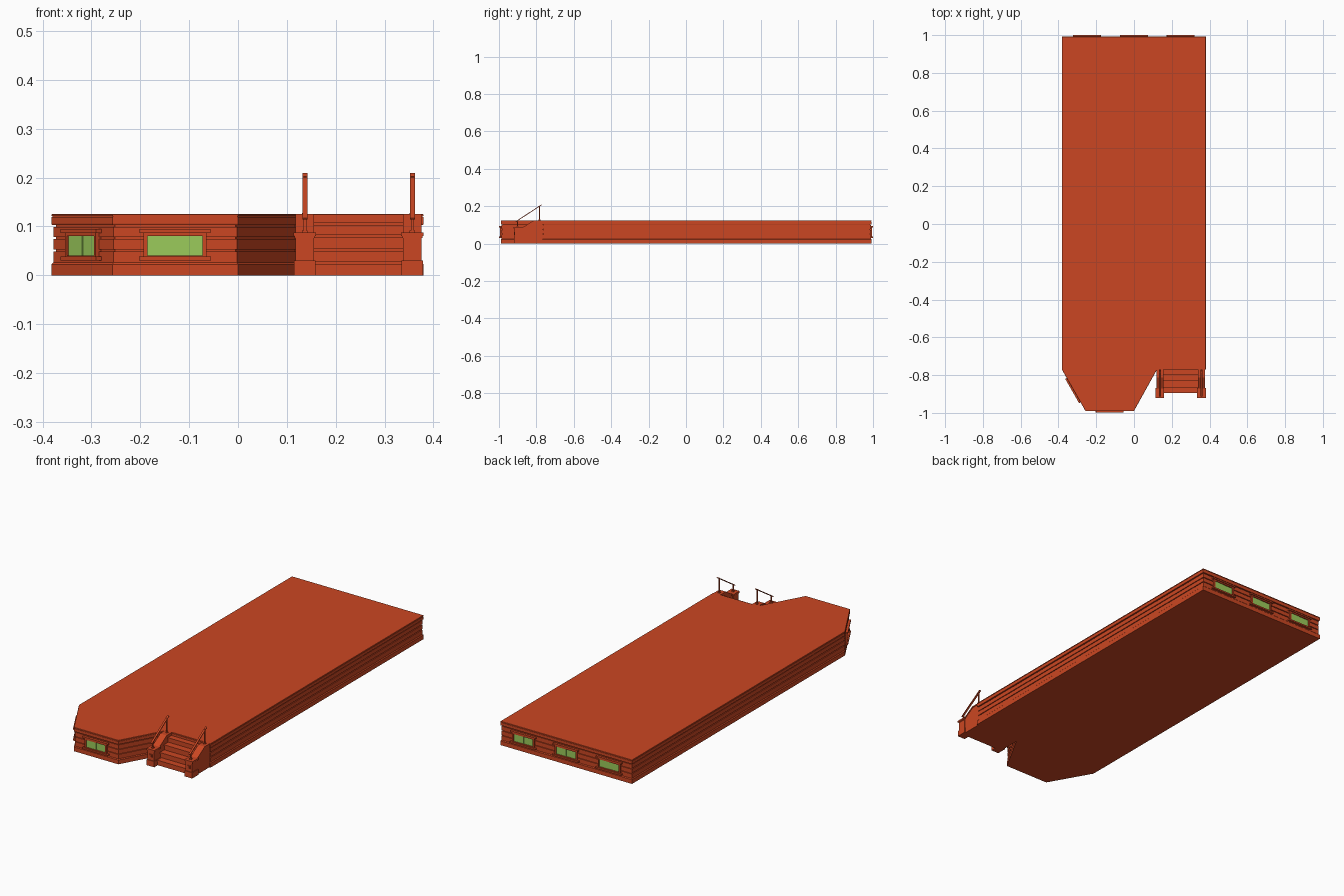
import bpy
import bmesh
import math
from mathutils import Vector, Matrix

cube = bpy.data.objects.get("Cube")
if cube:
    bpy.data.objects.remove(cube, do_unlink=True)


def make_material(name, color):
    mat = bpy.data.materials.new(name)
    mat.use_nodes = True
    mat.diffuse_color = color
    mat.node_tree.nodes["Principled BSDF"].inputs["Base Color"].default_value = color
    return mat


BRICK = make_material("brick_red", (0.6, 0.062, 0.016, 1))
GLASS = make_material("green_glass", (0.33, 0.6, 0.105, 1))


def finish(name, bm, mat):
    bmesh.ops.recalc_face_normals(bm, faces=bm.faces)
    mesh = bpy.data.meshes.new(name)
    bm.to_mesh(mesh)
    bm.free()
    mesh.materials.append(mat)
    obj = bpy.data.objects.new(name, mesh)
    bpy.context.collection.objects.link(obj)
    return obj


def add_box(bm, x, y, z, frame=Matrix()):
    """Box from (low, high) pairs, placed by a frame matrix."""
    size = Vector((x[1] - x[0], y[1] - y[0], z[1] - z[0]))
    mid = Vector((sum(x), sum(y), sum(z))) / 2
    bmesh.ops.create_cube(bm, size=1, matrix=frame @ Matrix.Translation(mid) @ Matrix.Diagonal(size.to_4d()))


def prism_x(bm, outline, x):
    """Extrude a (y, z) outline between two x positions."""
    rings = [[bm.verts.new((px, y, z)) for y, z in outline] for px in x]
    count = len(outline)
    for i in range(count):
        j = (i + 1) % count
        bm.faces.new((rings[0][i], rings[0][j], rings[1][j], rings[1][i]))
    for ring in rings:
        bm.faces.new(ring)


# Footprint, counter-clockwise from the front bay
PLAN = [Vector(p) for p in ((-0.257, -0.99), (0.0, -0.99), (0.122, -0.77), (0.38, -0.77),
                            (0.38, 0.992), (-0.382, 0.992), (-0.382, -0.77))]


def inset_plan(d):
    out = []
    for i, p in enumerate(PLAN):
        a = (p - PLAN[i - 1]).normalized()
        b = (PLAN[(i + 1) % len(PLAN)] - p).normalized()
        na, nb = Vector((-a.y, a.x)), Vector((-b.y, b.x))
        out.append(p + (na + nb) * d / (1 + na.dot(nb)))
    return out


# Wall section as (height, inset): plinth, three courses with grooves, cornice
section = [(0, 0), (0.022, 0), (0.026, 0.004)]
for low, high in ((0.026, 0.049), (0.053, 0.074), (0.078, 0.099)):
    section += [(low, 0.004), (high, 0.004), (high, 0.009), (high + 0.004, 0.009)]
section += [(0.103, 0.001), (0.106, 0), (0.119, 0), (0.119, 0.002), (0.121, 0.002),
            (0.121, 0), (0.124, 0), (0.125, 0.001)]

bm = bmesh.new()
rings = []
for z, d in section:
    rings.append([bm.verts.new((p.x, p.y, z)) for p in inset_plan(d)])
for low, high in zip(rings, rings[1:]):
    for i in range(len(low)):
        j = (i + 1) % len(low)
        bm.faces.new((low[i], low[j], high[j], high[i]))
bm.faces.new(rings[0])
bm.faces.new(rings[-1])
bmesh.ops.remove_doubles(bm, verts=bm.verts, dist=0.00001)
finish("base_walls", bm, BRICK)


def window(name, x, y, angle):
    """Sliding window; local -y points out of the wall."""
    frame = Matrix.Translation((x, y, 0)) @ Matrix.Rotation(angle, 4, "Z")
    bm = bmesh.new()
    for z, half in (((0.03, 0.038), 0.074), ((0.087, 0.095), 0.073)):
        add_box(bm, (-half, half), (-0.009, 0.01), z, frame)
    for s in (-1, 1):
        add_box(bm, sorted((s * 0.056, s * 0.064)), (-0.004, 0.01), (0.036, 0.088), frame)
    for z in ((0.038, 0.041), (0.08, 0.088)):
        add_box(bm, (-0.06, 0.06), (-0.004, 0.01), z, frame)
    finish(name + "_frame", bm, BRICK)
    bm = bmesh.new()
    add_box(bm, (-0.057, 0), (0, 0.008), (0.04, 0.081), frame)
    add_box(bm, (0, 0.057), (0.002, 0.008), (0.04, 0.081), frame)
    finish(name + "_panes", bm, GLASS)


window("front_window", -0.129, -0.99, 0)
bay = PLAN[0] - PLAN[-1]
bay_mid = (PLAN[0] + PLAN[-1]) / 2
window("right_bay_window", bay_mid.x, bay_mid.y, math.atan2(bay.y, bay.x))
for label, x in (("right", -0.25), ("middle", 0), ("left", 0.247)):
    window("back_window_" + label, x, 0.991, math.pi)

# Stairs, each tread with a nosing
bm = bmesh.new()
for front, top in ((-0.895, 0.028), (-0.865, 0.055), (-0.832, 0.083), (-0.8, 0.108)):
    add_box(bm, (0.15, 0.343), (front + 0.004, -0.765), (0, top - 0.006))
    add_box(bm, (0.15, 0.343), (front, -0.765), (top - 0.006, top))
finish("front_steps", bm, BRICK)


def bar(bm, start, end, width, depth):
    start, end = Vector(start), Vector(end)
    way = end - start
    turn = Matrix.Rotation(math.atan2(-way.y, way.z), 4, "X")
    mat = Matrix.Translation((start + end) / 2) @ turn @ Matrix.Diagonal((width, depth, way.length, 1))
    bmesh.ops.create_cube(bm, size=1, matrix=mat)


for side, x in (("right", 0.137), ("left", 0.357)):
    # Pier with plinth, cap and square panel
    bm = bmesh.new()
    add_box(bm, (x - 0.022, x + 0.022), (-0.92, -0.868), (0, 0.03))
    add_box(bm, (x - 0.019, x + 0.019), (-0.916, -0.872), (0.03, 0.076))
    add_box(bm, (x - 0.021, x + 0.021), (-0.918, -0.87), (0.076, 0.08))
    add_box(bm, (x - 0.023, x + 0.023), (-0.921, -0.867), (0.08, 0.088))
    add_box(bm, (x - 0.008, x + 0.008), (-0.919, -0.915), (0.046, 0.062))
    add_box(bm, (x - 0.005, x + 0.005), (-0.9205, -0.915), (0.049, 0.059))
    finish(side + "_pier", bm, BRICK)

    # Sloping cheek wall with coping
    bm = bmesh.new()
    prism_x(bm, ((-0.875, 0), (-0.765, 0), (-0.765, 0.12), (-0.81, 0.12), (-0.875, 0.08)),
            (x - 0.016, x + 0.016))
    prism_x(bm, ((-0.875, 0.079), (-0.81, 0.119), (-0.765, 0.119), (-0.765, 0.125),
                 (-0.812, 0.125), (-0.875, 0.086)), (x - 0.019, x + 0.019))
    finish(side + "_cheek_wall", bm, BRICK)

    # Handrail on two posts
    bm = bmesh.new()
    for y, low, high in ((-0.9, 0.086, 0.122), (-0.784, 0.122, 0.202)):
        bar(bm, (x, y, low), (x, y, high), 0.006, 0.006)
        bar(bm, (x, y, low), (x, y, low + 0.006), 0.011, 0.011)
    bar(bm, (x, -0.912, 0.116), (x, -0.772, 0.208), 0.01, 0.004)
    finish(side + "_handrail", bm, BRICK)
